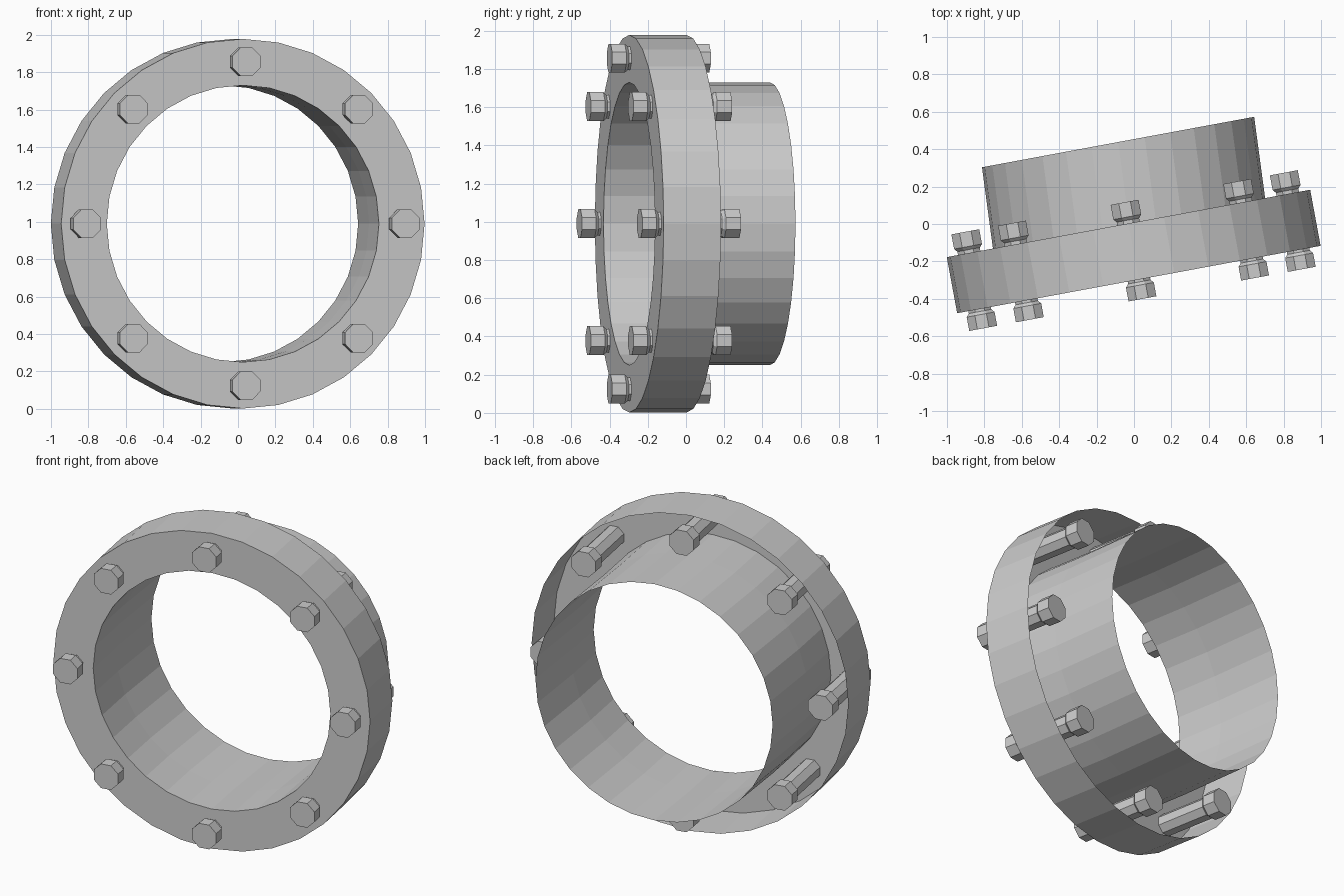
import bpy, bmesh
from math import cos, sin, pi, radians
from mathutils import Matrix

if "Cube" in bpy.data.objects:
    bpy.data.objects.remove(bpy.data.objects["Cube"])

# Whole part is turned a little about the vertical; local y is the pipe axis
FRAME = Matrix.Translation((-0.0295, 0.003, 0.99)) @ Matrix.Rotation(radians(10.5), 4, 'Z')


def lathe(name, profile, sides, centre=(0, 0), phase=0.0, caps=False):
    """Sweep (radius, y, x shift) points around the local y axis."""
    bm = bmesh.new()
    rings = []
    for r, y, dx in profile:
        rings.append([bm.verts.new((centre[0] + dx + r * cos(phase + 2 * pi * i / sides), y,
                                    centre[1] + r * sin(phase + 2 * pi * i / sides)))
                      for i in range(sides)])
    for a, b in zip(rings, rings[1:]):
        for i in range(sides):
            j = (i + 1) % sides
            bm.faces.new((a[i], b[i], b[j], a[j]))
    if caps:
        bm.faces.new(rings[0])
        bm.faces.new(rings[-1][::-1])
    mesh = bpy.data.meshes.new(name)
    bm.to_mesh(mesh)
    bm.free()
    ob = bpy.data.objects.new(name, mesh)
    ob.matrix_world = FRAME
    bpy.context.collection.objects.link(ob)
    return ob


# Flange: front plate and outer rim, open at the back
lathe("flange", [(0.74, -0.305, 0), (0.988, -0.305, 0), (0.988, 0, 0)], 32)

# Thin pipe sleeve, drifting slightly sideways behind the flange
lathe("pipe_sleeve", [(0.74, -0.305, 0), (0.74, 0, 0.003), (0.74, 0.438, 0.0246)], 32)

# Eight bolts with a chamfered head at each end
HEAD, SHAFT = 0.082, 0.066
bolt = [(HEAD, -0.41, 0), (HEAD, -0.335, 0), (SHAFT, -0.318, 0),
        (SHAFT, 0.018, 0), (HEAD, 0.035, 0), (HEAD, 0.115, 0)]
for k in range(8):
    a = k * pi / 4
    lathe(f"bolt_{k + 1}", bolt, 8, (0.866 * cos(a), 0.866 * sin(a)), pi / 8, True)
